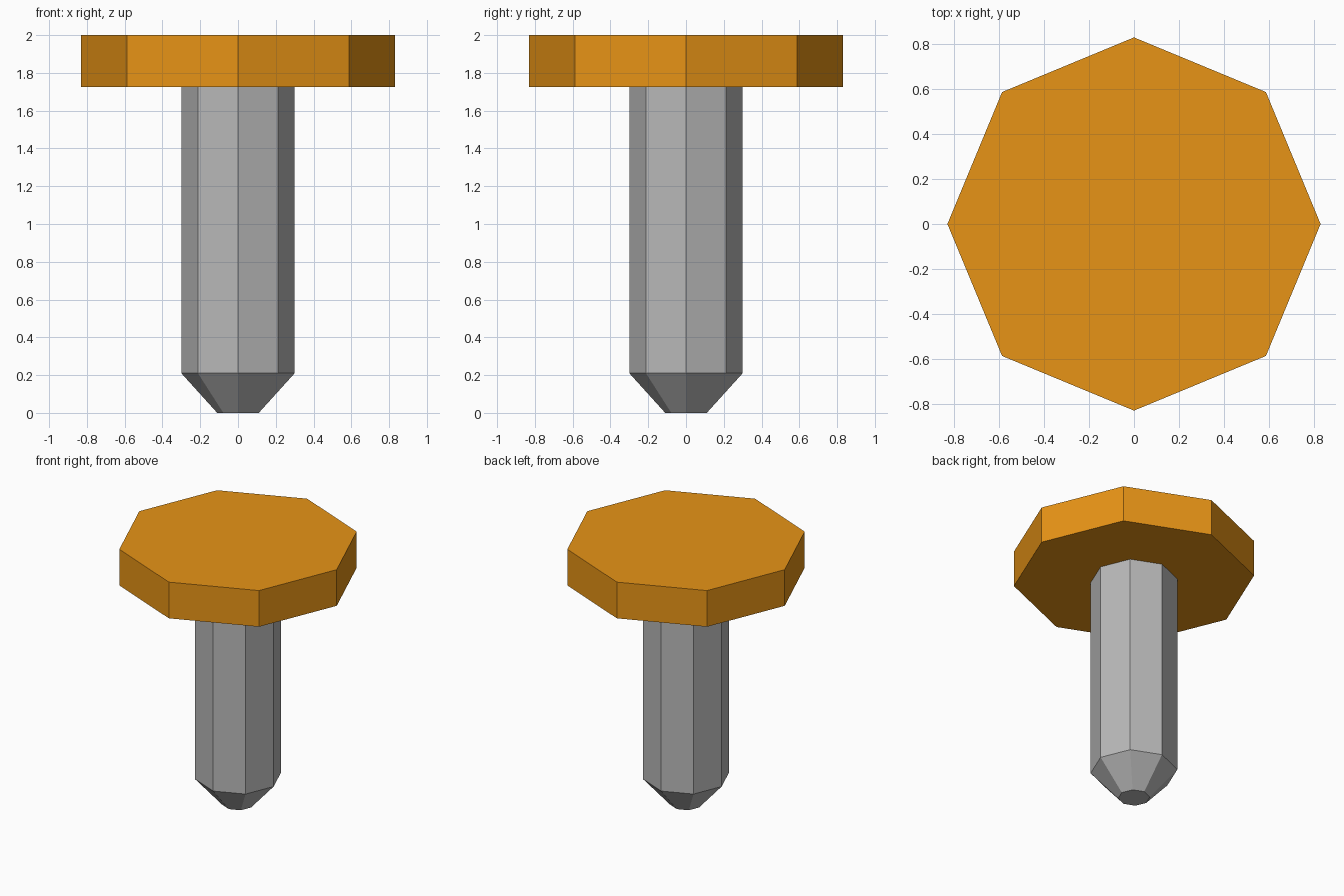
import bpy, bmesh, math

if "Cube" in bpy.data.objects:
    bpy.data.objects.remove(bpy.data.objects["Cube"])

SIDES = 8


def octagon_stack(name, rings, color):
    """Closed faceted solid from (radius, z) rings, listed bottom to top."""
    bm = bmesh.new()
    loops = []
    for r, z in rings:
        loops.append([bm.verts.new((r * math.cos(i * math.tau / SIDES),
                                    r * math.sin(i * math.tau / SIDES), z))
                      for i in range(SIDES)])
    for low, high in zip(loops, loops[1:]):
        for i in range(SIDES):
            j = (i + 1) % SIDES
            bm.faces.new((low[i], low[j], high[j], high[i]))
    bm.faces.new(loops[0][::-1])
    bm.faces.new(loops[-1])
    mesh = bpy.data.meshes.new(name)
    bm.to_mesh(mesh)
    bm.free()
    obj = bpy.data.objects.new(name, mesh)
    bpy.context.collection.objects.link(obj)
    mat = bpy.data.materials.new(name + "_color")
    mat.diffuse_color = (*color, 1.0)
    mat.use_nodes = True
    mat.node_tree.nodes["Principled BSDF"].inputs["Base Color"].default_value = mat.diffuse_color
    mesh.materials.append(mat)
    return obj


# Grey shaft with tapered, blunt tip
octagon_stack("shaft", [(0.11, 0.0), (0.30, 0.21), (0.30, 1.725)],
              (0.48, 0.48, 0.48))

# Orange flat head
octagon_stack("head", [(0.83, 1.725), (0.83, 2.0)], (0.80, 0.295, 0.008))
